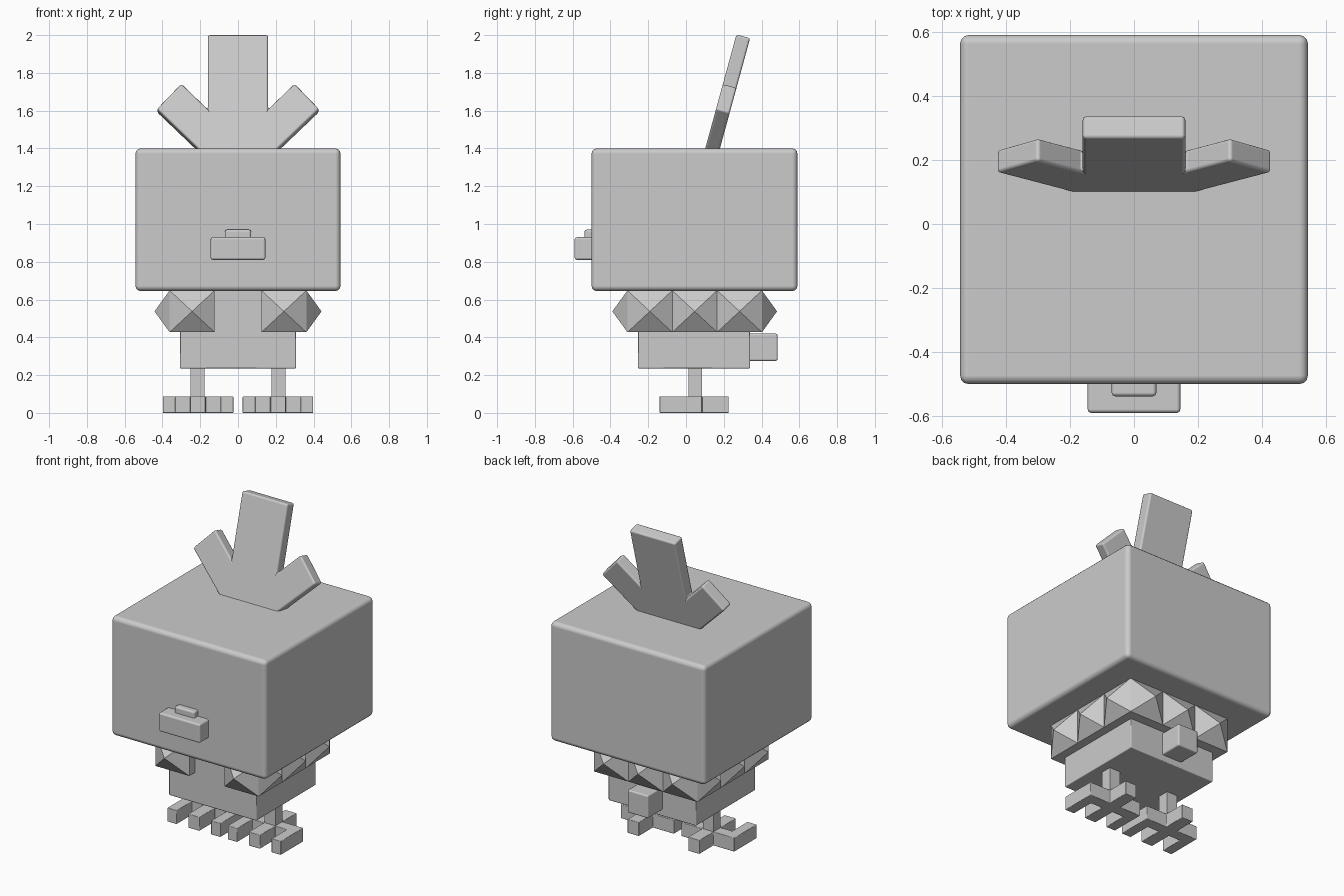
import bpy, bmesh, math
from mathutils import Matrix, Vector

if "Cube" in bpy.data.objects:
    bpy.data.objects.remove(bpy.data.objects["Cube"])

grey = bpy.data.materials.new("plain grey")
grey.diffuse_color = (0.6, 0.6, 0.6, 1)
grey.use_nodes = True
grey.node_tree.nodes["Principled BSDF"].inputs["Base Color"].default_value = grey.diffuse_color


def finish(name, bm, bevel=0.0, segments=2):
    """Turn a bmesh into an object, with optional rounded edges."""
    bmesh.ops.recalc_face_normals(bm, faces=bm.faces)
    me = bpy.data.meshes.new(name)
    bm.to_mesh(me)
    bm.free()
    me.materials.append(grey)
    ob = bpy.data.objects.new(name, me)
    bpy.context.collection.objects.link(ob)
    if bevel:
        for p in me.polygons:
            p.use_smooth = True
        mod = ob.modifiers.new("rounded edges", 'BEVEL')
        mod.width = bevel
        mod.segments = segments
        mod.limit_method = 'ANGLE'
        mod.harden_normals = True
    return ob


def add_box(bm, x, y, z):
    """Add a box given its (min, max) range on each axis."""
    size = [r[1] - r[0] for r in (x, y, z)]
    mid = [(r[0] + r[1]) / 2 for r in (x, y, z)]
    bmesh.ops.create_cube(bm, size=1, matrix=Matrix.Translation(mid) @ Matrix.Diagonal((*size, 1)))


def box(name, x, y, z, bevel=0.0, segments=2):
    bm = bmesh.new()
    add_box(bm, x, y, z)
    return finish(name, bm, bevel, segments)


def add_extrusion(bm, pts, depth):
    """Extrude an (x, z) outline along +y."""
    face = bm.faces.new([bm.verts.new((x, 0, z)) for x, z in pts])
    ext = bmesh.ops.extrude_face_region(bm, geom=[face])
    verts = [v for v in ext["geom"] if isinstance(v, bmesh.types.BMVert)]
    bmesh.ops.translate(bm, verts=verts, vec=(0, depth, 0))


# Head, beak and tail
box("head", (-0.543, 0.543), (-0.5, 0.59), (0.645, 1.4), 0.028, 3)
box("beak", (-0.145, 0.145), (-0.59, -0.48), (0.81, 0.93), 0.012)
box("beak_top", (-0.07, 0.07), (-0.538, -0.48), (0.92, 0.97), 0.012)
box("tail", (-0.073, 0.073), (0.33, 0.485), (0.275, 0.42), 0.01)

# Three-pronged crest, leaning back
tilt = math.radians(15.3)
half = [(0.16, 2.003), (0.16, 1.61), (0.30, 1.745), (0.43, 1.61), (0.205, 1.395), (0.205, 1.37)]
half = [(x, (z - 1.4) / math.cos(tilt)) for x, z in half]
bm = bmesh.new()
add_extrusion(bm, half + [(-x, z) for x, z in reversed(half)], 0.075)
crest = finish("crest", bm, 0.012)
crest.location = (0, 0.102, 1.4)
crest.rotation_euler.x = -tilt

# Body
box("body", (-0.308, 0.308), (-0.255, 0.34), (0.235, 0.65), 0.006, 1)

# Studded collar: band open at the front, with a row of pyramids on each side
X, Y0, Y1, Z0, Z1 = 0.362, -0.31, 0.402, 0.427, 0.648
bm = bmesh.new()
add_box(bm, (-X, X), (0.335, Y1), (Z0, Z1))
for s in (-1, 1):
    add_box(bm, sorted((s * 0.3, s * X)), (Y0, Y1), (Z0, Z1))
    add_box(bm, sorted((s * 0.124, s * X)), (Y0, -0.25), (Z0, Z1))
finish("collar_band", bm)


def add_stud(bm, a, b, out):
    """Pyramid on the upright rectangle between plan points a and b."""
    base = [bm.verts.new((p[0], p[1], z)) for p, z in ((a, Z0), (b, Z0), (b, Z1), (a, Z1))]
    mid = Vector(((a[0] + b[0]) / 2, (a[1] + b[1]) / 2, (Z0 + Z1) / 2))
    tip = bm.verts.new(mid + Vector((out[0], out[1], 0)) * 0.08)
    for i in range(4):
        bm.faces.new((base[i], base[(i + 1) % 4], tip))
    bm.faces.new(base)


bm = bmesh.new()
for s in (-1, 1):
    add_stud(bm, (s * 0.124, Y0), (s * X, Y0), (0, -1))
    for i in range(3):
        d = (Y1 - Y0) / 3
        add_stud(bm, (s * X, Y0 + i * d), (s * X, Y0 + (i + 1) * d), (s, 0))
for i in range(3):
    d = 2 * X / 3
    add_stud(bm, (-X + i * d, Y1), (-X + (i + 1) * d, Y1), (0, 1))
finish("collar_studs", bm)

# Legs and three-toed feet with a heel
for s, side in ((-1, "left"), (1, "right")):
    span = lambda a, b: sorted((s * a, s * b))
    box(side + "_leg", span(0.177, 0.252), (0.014, 0.085), (0.08, 0.24))
    outline = [(0.025, 0.085), (0.025, -0.14), (0.092, -0.14), (0.092, 0.012),
               (0.172, 0.012), (0.172, -0.14), (0.252, -0.14), (0.252, 0.012),
               (0.332, 0.012), (0.332, -0.14), (0.398, -0.14), (0.398, 0.085),
               (0.252, 0.085), (0.252, 0.226), (0.172, 0.226), (0.172, 0.085)]
    bm = bmesh.new()
    add_extrusion(bm, [(s * x, y) for x, y in outline], 0.088)
    # lay the outline flat: (x, depth, outline y) becomes (x, outline y, depth)
    for v in bm.verts:
        v.co = (v.co.x, v.co.z, v.co.y)
    finish(side + "_foot", bm, 0.003, 1)
